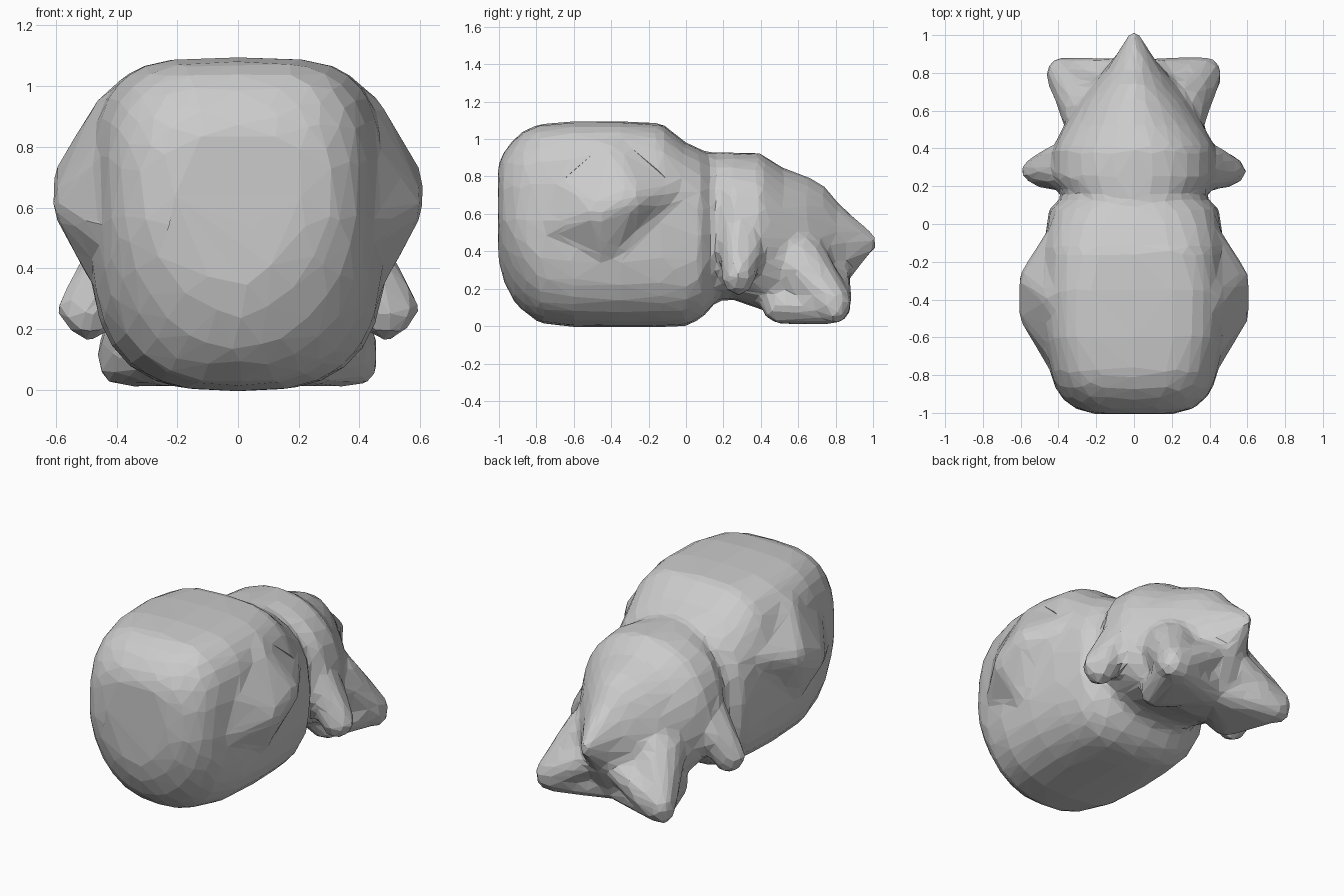
import bpy, bmesh, math
from mathutils import Matrix

if "Cube" in bpy.data.objects:
    bpy.data.objects.remove(bpy.data.objects["Cube"])

parts = []


def finish(name, bm):
    bmesh.ops.recalc_face_normals(bm, faces=bm.faces)
    me = bpy.data.meshes.new(name)
    bm.to_mesh(me)
    bm.free()
    ob = bpy.data.objects.new(name, me)
    bpy.context.collection.objects.link(ob)
    parts.append(ob)


def loft(name, sections, n=28):
    """Skin rounded sections along y: (y, half width, z low, z high, low exponent, high exponent)."""
    bm = bmesh.new()
    rings = []
    for y, w, lo, hi, e_lo, e_hi in sections:
        ring = []
        for i in range(n):
            a = 2 * math.pi * i / n
            c, s = math.cos(a), math.sin(a)
            e = 2 / (e_lo if s < 0 else e_hi)
            x = math.copysign(abs(c) ** e, c) * w
            z = (lo + hi) / 2 + math.copysign(abs(s) ** e, s) * (hi - lo) / 2
            ring.append(bm.verts.new((x, y, z)))
        rings.append(ring)
    for r, q in zip(rings, rings[1:]):
        for i in range(n):
            j = (i + 1) % n
            bm.faces.new((r[i], r[j], q[j], q[i]))
    bm.faces.new(rings[0])
    bm.faces.new(rings[-1])
    finish(name, bm)


def blob_hull(name, balls):
    """Convex skin around a few balls, made on both sides."""
    for side in (-1, 1):
        bm = bmesh.new()
        for x, y, z, r in balls:
            bmesh.ops.create_icosphere(bm, subdivisions=2, radius=r,
                                       matrix=Matrix.Translation((side * x, y, z)))
        res = bmesh.ops.convex_hull(bm, input=bm.verts)
        loose = {v for v in bm.verts if not v.link_faces}
        inner = {g for g in res["geom_interior"] if isinstance(g, bmesh.types.BMVert)}
        bmesh.ops.delete(bm, geom=list(inner | loose), context='VERTS')
        finish(name, bm)


# Big rounded boxy head, its face narrowing to a chin
loft("head", [
    (-1.005, .22, .36, .86, 1.7, 3),
    (-.975, .32, .24, .93, 1.6, 3),
    (-.92, .385, .13, 1.0, 1.8, 3.1),
    (-.86, .42, .07, 1.05, 2.1, 3.3),
    (-.78, .445, .015, 1.08, 2.5, 3.5),
    (-.6, .48, -.005, 1.095, 2.9, 3.8),
    (-.35, .49, -.005, 1.095, 3, 3.8),
    (-.13, .48, -.005, 1.085, 3, 3.2),
    (0, .46, 0, .98, 2.9, 3),
    (.08, .45, .04, .945, 2.8, 2.6),
    (.14, .38, .1, .91, 2.6, 2.3),
])

# Broad bulges at the sides of the head
blob_hull("side_bulge", [
    (.515, -.30, .68, .10), (.515, -.47, .61, .10),
    (.40, -.68, .54, .09), (.40, -.66, .76, .07), (.38, -.09, .72, .10),
    (.39, -.40, .91, .09), (.43, -.43, .43, .09),
])

# Torso with a ridged back, tapering into a pointed tail
loft("torso", [
    (.07, .34, .1, .93, 2.6, 2.2),
    (.15, .36, .13, .93, 2.6, 2.2),
    (.24, .43, .145, .93, 2.6, 2.2),
    (.4, .43, .09, .925, 2.6, 2.1),
    (.52, .37, .04, .845, 2.6, 2),
    (.65, .29, .03, .80, 2.5, 1.9),
    (.74, .22, .05, .75, 2.4, 1.8),
    (.81, .16, .14, .665, 2.2, 1.8),
    (.88, .105, .26, .60, 2, 2),
    (.95, .06, .34, .54, 2, 2),
    (1.02, .02, .41, .48, 2, 2),
])

# Short arms, legs, feet and the rump between leg and tail
blob_hull("arm", [(.34, .28, .52, .11), (.42, .33, .40, .085),
                  (.49, .28, .25, .09), (.54, .28, .27, .06)])
blob_hull("leg", [(.22, .60, .34, .17), (.37, .79, .12, .10), (.40, .8, .07, .06)])
blob_hull("foot", [(.25, .5, .11, .10), (.36, .79, .1, .09), (.03, .7, .11, .09)])
blob_hull("rump", [(.08, .80, .28, .08), (.36, .80, .12, .09), (.12, .55, .35, .12)])

# Fuse everything into one faceted skin
bpy.ops.object.select_all(action='DESELECT')
for ob in parts:
    ob.select_set(True)
bpy.context.view_layer.objects.active = parts[0]
bpy.ops.object.join()
figure = bpy.context.object
figure.name = "figure"
rm = figure.modifiers.new("fuse", 'REMESH')
rm.mode = 'VOXEL'
rm.voxel_size = .028
sm = figure.modifiers.new("soften", 'SMOOTH')
sm.factor = .5
sm.iterations = 5
dec = figure.modifiers.new("facets", 'DECIMATE')
dec.ratio = .07
dec.use_symmetry = True
dec.symmetry_axis = 'X'
